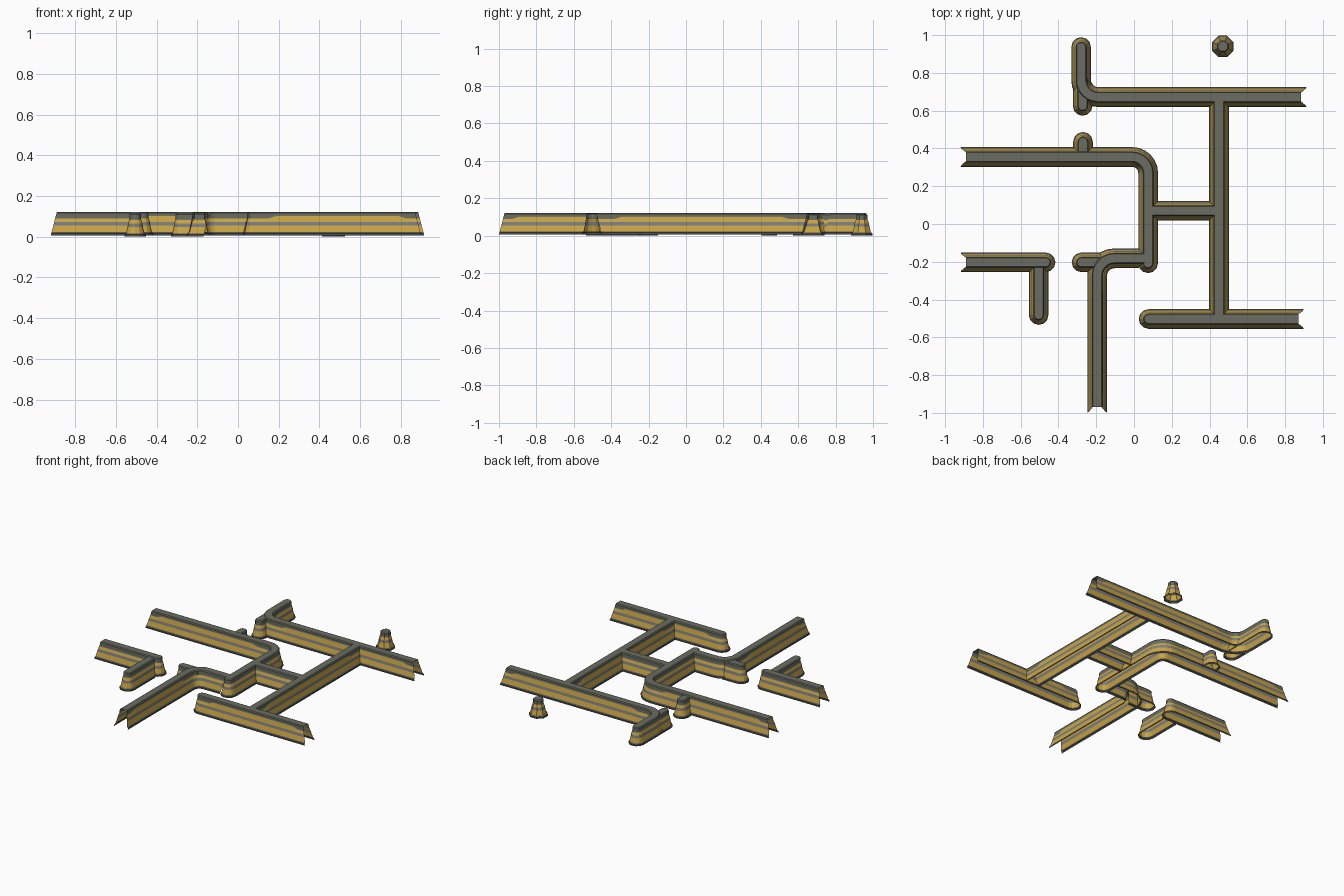
import bpy, bmesh
from math import cos, sin, pi, radians
from mathutils import Vector

if "Cube" in bpy.data.objects:
    bpy.data.objects.remove(bpy.data.objects["Cube"])

def mat(name, c):
    m = bpy.data.materials.new(name)
    m.diffuse_color = (*c, 1)
    m.use_nodes = True
    m.node_tree.nodes["Principled BSDF"].inputs["Base Color"].default_value = m.diffuse_color
    return m

MATS = [mat("dark_base", (0.08, 0.085, 0.085)), mat("yellow_stripe", (0.60, 0.38, 0.06)),
        mat("grey_band", (0.20, 0.21, 0.22)), mat("cap_grey", (0.145, 0.155, 0.125))]

# half cross-section: (half width, height), and the colour of each strip
PROFILE = [(0.052, 0), (0.052, 0.010), (0.045, 0.017), (0.038, 0.048), (0.035, 0.066),
           (0.030, 0.083), (0.028, 0.087), (0.028, 0.110), (0.023, 0.116)]
COLOURS = [0, 0, 1, 2, 1, 3, 3, 3]
H = PROFILE[-1][1]
ROUND_STEPS = 6

def arc(cx, cy, r, a0, a1, n=6):
    angles = [radians(a0 + (a1 - a0) * i / n) for i in range(n + 1)]
    return [(cx + r * cos(a), cy + r * sin(a)) for a in angles]

def finish(name, bm):
    bmesh.ops.remove_doubles(bm, verts=bm.verts, dist=1e-5)
    me = bpy.data.meshes.new(name)
    bm.to_mesh(me)
    bm.free()
    for m in MATS:
        me.materials.append(m)
    ob = bpy.data.objects.new(name, me)
    bpy.context.collection.objects.link(ob)

def column(bm, centre, normal, z0, slide=Vector((0, 0)), trim=False):
    """One half-profile standing at a path point."""
    out = []
    for i, (w, h) in enumerate(PROFILE):
        if trim and i in (5, 6):
            h += 0.012
        p = centre + normal * w + slide * (h / H)
        out.append(bm.verts.new((p.x, p.y, z0 + h)))
    return out

def strip(bm, a, b):
    for i, c in enumerate(COLOURS):
        bm.faces.new((a[i], b[i], b[i + 1], a[i + 1])).material_index = c

def wall(name, pts, start="cut", end="cut", z0=0.006, trim=False):
    """Sweep the profile; ends are cut back, joined to another wall, or round."""
    P = [Vector(p) for p in pts]
    flags = [False] * len(P)
    if trim:  # thinner cap edge along the longest straight run
        k = max(range(len(P) - 1), key=lambda i: (P[i + 1] - P[i]).length)
        d = (P[k + 1] - P[k]).normalized()
        P[k + 1:k + 1] = [P[k] + d * 0.07, P[k] + d * 0.11, P[k + 1] - d * 0.11, P[k + 1] - d * 0.07]
        flags[k + 1:k + 1] = [False, True, True, False]
    bm = bmesh.new()
    left, right = [], []
    n = len(P)
    dirs = [(P[i + 1] - P[i]).normalized() for i in range(n - 1)]
    slide_of = {"cut": 0.03, "join": -0.03, "round": 0}
    for i in range(n):
        a, b = dirs[max(i - 1, 0)], dirs[min(i, n - 2)]
        t = (a + b).normalized()
        nor = Vector((-t.y, t.x)) / max(t.dot(a), 0.5)
        s = Vector((0, 0))
        if i == 0:
            s = t * slide_of[start]
        if i == n - 1:
            s = -t * slide_of[end]
        left.append(column(bm, P[i], nor, z0, s, flags[i]))
        right.append(column(bm, P[i], -nor, z0, s, flags[i]))
    for i in range(n - 1):
        strip(bm, left[i + 1], left[i])
        strip(bm, right[i], right[i + 1])
        bm.faces.new((left[i][-1], right[i][-1], right[i + 1][-1], left[i + 1][-1])).material_index = 3
    for kind, p, d in ((start, P[0], -dirs[0]), (end, P[-1], dirs[-1])):
        if kind == "round":
            side = Vector((d.y, -d.x))
            cols = [column(bm, p, side * cos(a) + d * sin(a), z0)
                    for a in (pi * j / ROUND_STEPS for j in range(ROUND_STEPS + 1))]
            for a, b in zip(cols, cols[1:]):
                strip(bm, a, b)
            bm.faces.new([c[-1] for c in cols]).material_index = 3
    finish(name, bm)

def post(name, x, y, scale):
    bm = bmesh.new()
    cols = [column(bm, Vector((x, y)), scale * Vector((cos(a), sin(a))), 0)
            for a in (2 * pi * (j + 0.5) / 8 for j in range(8))]
    for i in range(8):
        strip(bm, cols[i], cols[(i + 1) % 8])
    bm.faces.new([c[-1] for c in cols]).material_index = 3
    finish(name, bm)

# left middle wall with its bend, and its short spur
wall("bent_wall", [(-0.92, 0.355)] + arc(-0.01, 0.27, 0.085, 90, 0) + [(0.075, -0.208)],
     "cut", "round", trim=True)
wall("bent_wall_spur", [(-0.27, 0.405), (-0.27, 0.435)], "join", "round", 0)

# back wall with its bend, and the stub below the corner
wall("back_wall", [(0.915, 0.672)] + arc(-0.19, 0.762, 0.09, 270, 180) + [(-0.28, 0.937)],
     "cut", "round", trim=True)
wall("back_wall_stub", [(-0.272, 0.74), (-0.272, 0.625)], "join", "round", 0)

# right front wall, long cross wall and connecting wall
wall("front_wall", [(0.90, -0.503), (0.077, -0.503)], "cut", "round", trim=True)
wall("cross_wall", [(0.45, 0.62), (0.45, -0.451)], "join", "join", trim=True)
wall("connecting_wall", [(0.127, 0.07), (0.398, 0.07)], "join", "join")

# front entry wall with its bend and stub
wall("entry_wall", [(-0.195, -1.0)] + arc(-0.105, -0.272, 0.09, 180, 90) + [(0.023, -0.182)],
     "cut", "join", trim=True)
wall("entry_wall_stub", [(-0.17, -0.203), (-0.278, -0.203)], "join", "round", 0)

# left front wall and its branch
wall("left_wall", [(-0.92, -0.203), (-0.468, -0.203)], "cut", "round")
wall("left_wall_branch", [(-0.505, -0.255), (-0.505, -0.482)], "join", "round", 0)

# free-standing post
post("lone_post", 0.47, 0.94, 1.18)
